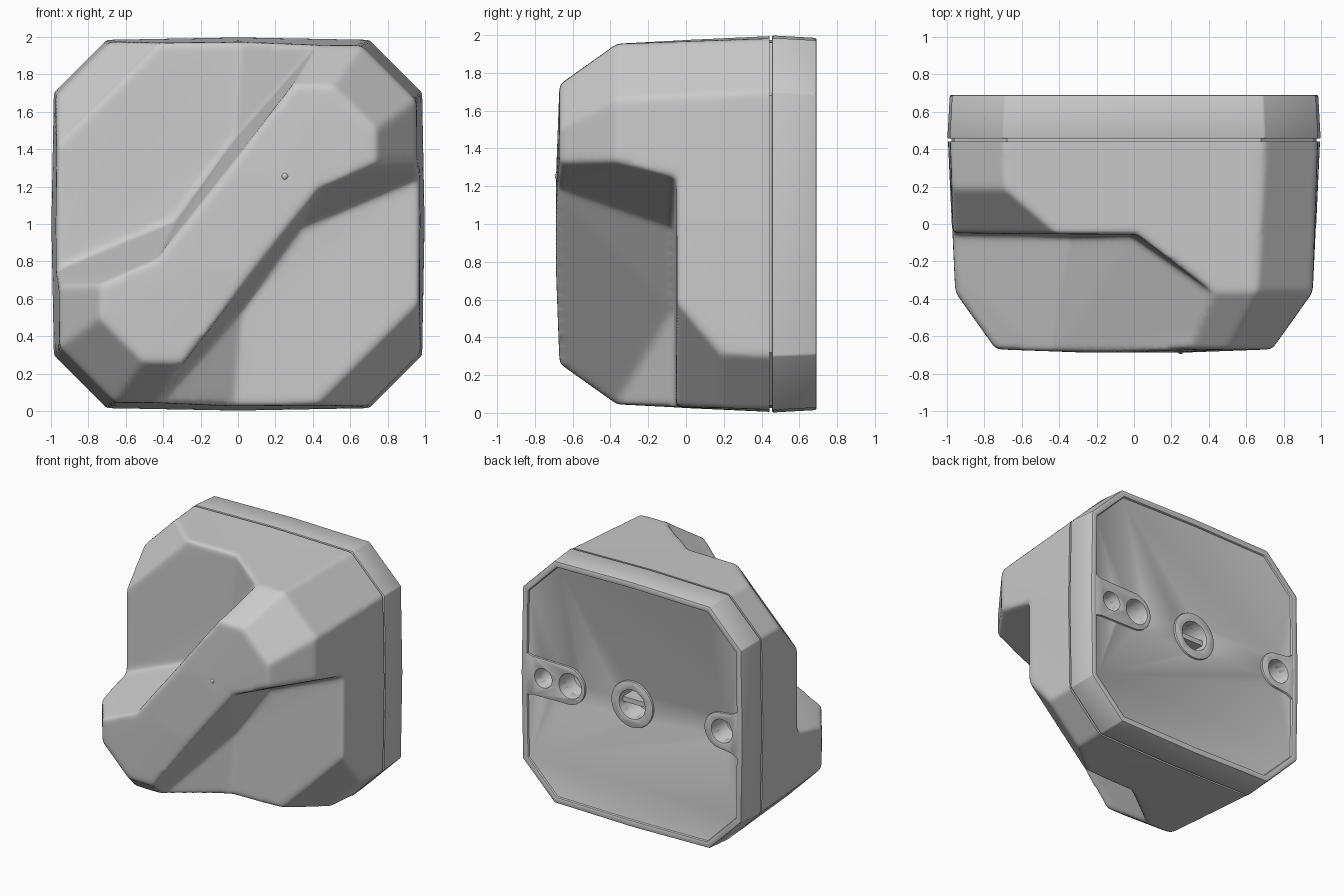
import bpy, bmesh, math

if "Cube" in bpy.data.objects:
    bpy.data.objects.remove(bpy.data.objects["Cube"])


def make(name, verts, faces, helper=False):
    bm = bmesh.new()
    vs = [bm.verts.new(v) for v in verts]
    for f in faces:
        bm.faces.new([vs[i] for i in f])
    bmesh.ops.recalc_face_normals(bm, faces=bm.faces)
    me = bpy.data.meshes.new(name)
    bm.to_mesh(me)
    bm.free()
    ob = bpy.data.objects.new(name, me)
    bpy.context.collection.objects.link(ob)
    ob.hide_render = helper
    return ob


def loft(name, rings, helper=False):
    """rings: list of (y, [(x, z)...]) with z measured from the centre."""
    n = len(rings[0][1])
    verts = [(x, y, z + 1) for y, prof in rings for x, z in prof]
    faces = [[r * n + i, r * n + (i + 1) % n, (r + 1) * n + (i + 1) % n, (r + 1) * n + i]
             for r in range(len(rings) - 1) for i in range(n)]
    faces += [list(range(n)), [(len(rings) - 1) * n + i for i in range(n)]]
    return make(name, verts, faces, helper)


def octagon(mid, flat, corner):
    """Chamfered square with gently bowed sides."""
    return [(corner, flat), (0, mid), (-corner, flat), (-flat, corner), (-mid, 0),
            (-flat, -corner), (-corner, -flat), (0, -mid), (corner, -flat),
            (flat, -corner), (mid, 0), (flat, corner)]


def circle(cx, r, n=40):
    return [(cx + r * math.cos(2 * math.pi * i / n), r * math.sin(2 * math.pi * i / n)) for i in range(n)]


def boolean(ob, cutter):
    m = ob.modifiers.new('cut', 'BOOLEAN')
    m.operation, m.object, m.solver = 'DIFFERENCE', cutter, 'EXACT'


def finish(ob, bevel=0, segs=2, angle=30, smooth=35):
    if bevel:
        b = ob.modifiers.new('bevel', 'BEVEL')
        b.width, b.segments, b.limit_method = bevel, segs, 'ANGLE'
        b.angle_limit = math.radians(angle)
    bpy.ops.object.select_all(action='DESELECT')
    ob.select_set(True)
    bpy.context.view_layer.objects.active = ob
    bpy.ops.object.convert(target='MESH')
    bpy.ops.object.shade_smooth_by_angle(angle=math.radians(smooth))


cutters = []

# Front housing: tapered block with chamfered, slightly domed front
body = loft('front_housing', [(0.56, octagon(1.0, 0.987, 0.705)),
                              (-0.365, octagon(0.958, 0.954, 0.66)),
                              (-0.67, octagon(0.742, 0.737, 0.505)),
                              (-0.688, octagon(0.25, 0.25, 0.17))])

# Cut-aways either side of the diagonal ridge (half-turn copies)
V = [(-0.64, -0.75, -0.2), (0.446, -0.75, 1.215), (1.2, -0.75, 1.56), (1.2, -0.75, -0.2),
     (-0.035, -0.055, -0.2), (0.02, -0.06, 0.55), (0.33, -0.065, 0.98), (1.2, -0.045, 1.345),
     (1.2, -0.045, -0.2), (-0.64, -0.515, -0.2)]
F = [(0, 1, 2, 3), (4, 5, 6, 7, 8), (1, 2, 7), (1, 7, 6), (0, 1, 9), (1, 6, 5), (1, 5, 9),
     (9, 5, 4), (2, 3, 8, 7), (3, 0, 9, 4, 8)]
# Sloped corner wedge
k = math.sqrt(0.5)
W = [((s + t) * k, y, 1 + (t - s) * k) for t in (-1, 1) for s, y in
     ((0.85, -0.2), (1.4, 0.455), (1.4, -0.2))]
WF = [(0, 1, 2), (3, 4, 5), (0, 1, 4, 3), (1, 2, 5, 4), (2, 0, 3, 5)]
for side in (1, -1):
    for nm, v, f in (('ridge_cutter', V, F), ('corner_cutter', W, WF)):
        c = make(nm, [(x * side, y, 1 + (z - 1) * side) for x, y, z in v], f, True)
        boolean(body, c)
        cutters.append(c)

# Soften every housing edge, then trim flat at the seam
rm = body.modifiers.new('remesh', 'REMESH')
rm.mode, rm.voxel_size = 'VOXEL', 0.015
sm = body.modifiers.new('soften', 'SMOOTH')
sm.factor, sm.iterations = 0.5, 14
dc = body.modifiers.new('reduce', 'DECIMATE')
dc.ratio = 0.5
trim = loft('trim_cutter', [(0.442, octagon(1.5, 1.5, 1.4)), (1.0, octagon(1.5, 1.5, 1.4))], True)
boolean(body, trim)
cutters.append(trim)
finish(body, smooth=50)

# Core visible in the seam
core = loft('seam_core', [(0.43, octagon(0.975, 0.962, 0.68)), (0.47, octagon(0.975, 0.962, 0.68))])

# Back plate with shallow recess
plate = loft('back_plate', [(0.456, octagon(0.998, 0.985, 0.70)), (0.69, octagon(0.985, 0.972, 0.69))])
recess = loft('recess_cutter', [(0.672, octagon(0.935, 0.925, 0.67)), (0.8, octagon(0.935, 0.925, 0.67))], True)
boolean(plate, recess)
cutters.append(recess)


def tab(name, cx, r, edge, flare):
    """Round-ended mounting tab joined to the rim."""
    s = 1 if edge > 0 else -1
    arc = [(cx - s * r * math.cos(a), r * math.sin(a))
           for a in [math.pi * (i / 20 - 0.5) for i in range(21)]]
    pts = [(edge, -r - flare), (edge - s * 0.06, -r - flare * 0.25)] + arc + \
          [(edge - s * 0.06, r + flare * 0.25), (edge, r + flare)]
    return loft(name, [(0.6, pts), (0.689, pts)])


double_tab = tab('double_hole_tab', 0.57, 0.15, 0.95, 0.02)
single_tab = tab('single_hole_tab', -0.79, 0.145, -0.95, 0.05)
boss = loft('centre_boss', [(0.6, circle(0, 0.185)), (0.689, circle(0, 0.185))])

# Screw holes
for owner, cx, r in ((double_tab, 0.55, 0.10), (double_tab, 0.79, 0.077),
                     (single_tab, -0.80, 0.092), (boss, 0, 0.115)):
    c = loft('hole_cutter', [(0.5, circle(cx, r)), (0.8, circle(cx, r))], True)
    boolean(owner, c)
    boolean(plate, c)
    cutters.append(c)
for o in (double_tab, single_tab, boss):
    finish(o, 0.005, 2, 40)
finish(plate, 0.008, 2, 22)
finish(core)

# Crossbar inside the centre boss
loft('centre_bar', [(y, [(-0.114, -0.02), (0.114, -0.02), (0.114, 0.02), (-0.114, 0.02)])
                    for y in (0.49, 0.64)])

# Small indicator bead on the front
bpy.ops.mesh.primitive_uv_sphere_add(segments=20, ring_count=12, radius=0.02, location=(0.25, -0.675, 1.255))
bpy.context.object.name = 'indicator_bead'
bpy.ops.object.shade_smooth()

for c in cutters:
    bpy.data.objects.remove(c, do_unlink=True)
